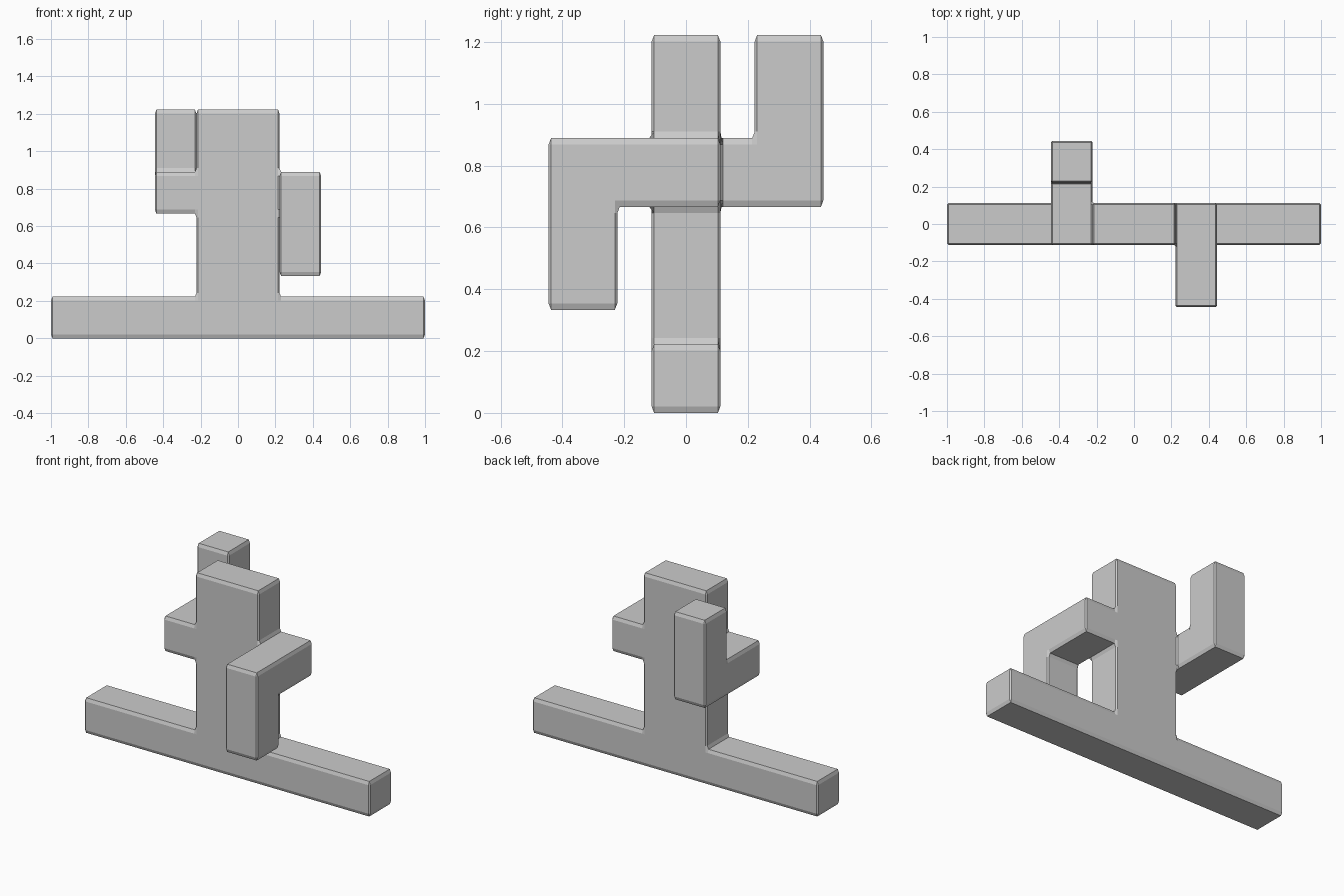
import bpy, bmesh
from mathutils import Vector

if "Cube" in bpy.data.objects:
    bpy.data.objects.remove(bpy.data.objects["Cube"])

U = 2 / 9          # module: the figure is 9 modules wide
ZS = 2.6           # bevels are stretched vertically by this factor
BEVEL = 0.008

# Parts as boxes in modules: (x0, x1, y0, y1, z0, z1)
parts = [
    (-4.5, 4.5, -.5, .5, 0, 1),       # base bar
    (-1, 1, -.5, .5, 0, 5.5),         # column
    (1, 2, -2, .5, 3, 4),             # right arm, forward
    (1, 2, -2, -1, 1.5, 4),           # right hand, hanging
    (-2, -1, -.5, 2, 3, 4),           # left arm, backward
    (-2, -1, 1, 2, 3, 5.5),           # left hand, raised
]

# Grid lines through every box side, and the filled cells between them
lines = [sorted({p[2 * a + s] for p in parts for s in (0, 1)}) for a in range(3)]


def filled(c):
    if any(c[a] < 0 or c[a] >= len(lines[a]) - 1 for a in range(3)):
        return False
    mid = [(lines[a][c[a]] + lines[a][c[a] + 1]) / 2 for a in range(3)]
    return any(all(p[2 * a] < mid[a] < p[2 * a + 1] for a in range(3)) for p in parts)


bm = bmesh.new()
verts = {}


def vert(k):
    if k not in verts:
        x, y, z = (lines[a][k[a]] * U for a in range(3))
        verts[k] = bm.verts.new((x, y, z / ZS))
    return verts[k]


# Outer skin of the joined parts
for i in range(len(lines[0]) - 1):
    for j in range(len(lines[1]) - 1):
        for k in range(len(lines[2]) - 1):
            c = (i, j, k)
            if not filled(c):
                continue
            for a in range(3):
                for s in (0, 1):
                    n = list(c)
                    n[a] += 2 * s - 1
                    if filled(n):
                        continue
                    b, d = (a + 1) % 3, (a + 2) % 3
                    loop = []
                    for ob, od in ((0, 0), (1, 0), (1, 1), (0, 1)):
                        q = list(c)
                        q[a] += s
                        q[b] += ob
                        q[d] += od
                        loop.append(vert(tuple(q)))
                    bm.faces.new(loop if s else loop[::-1])

# Merge flat areas, chamfer every edge, restore the height
bmesh.ops.dissolve_limit(bm, angle_limit=0.01, verts=bm.verts[:], edges=bm.edges[:])
bmesh.ops.bevel(bm, geom=bm.edges[:], offset=BEVEL, offset_type='OFFSET',
                segments=1, profile=0.5, affect='EDGES', clamp_overlap=True)
bmesh.ops.scale(bm, vec=Vector((1, 1, ZS)), verts=bm.verts[:])
bmesh.ops.recalc_face_normals(bm, faces=bm.faces[:])

mesh = bpy.data.meshes.new("block_figure")
bm.to_mesh(mesh)
bm.free()
bpy.context.collection.objects.link(bpy.data.objects.new("block_figure", mesh))
